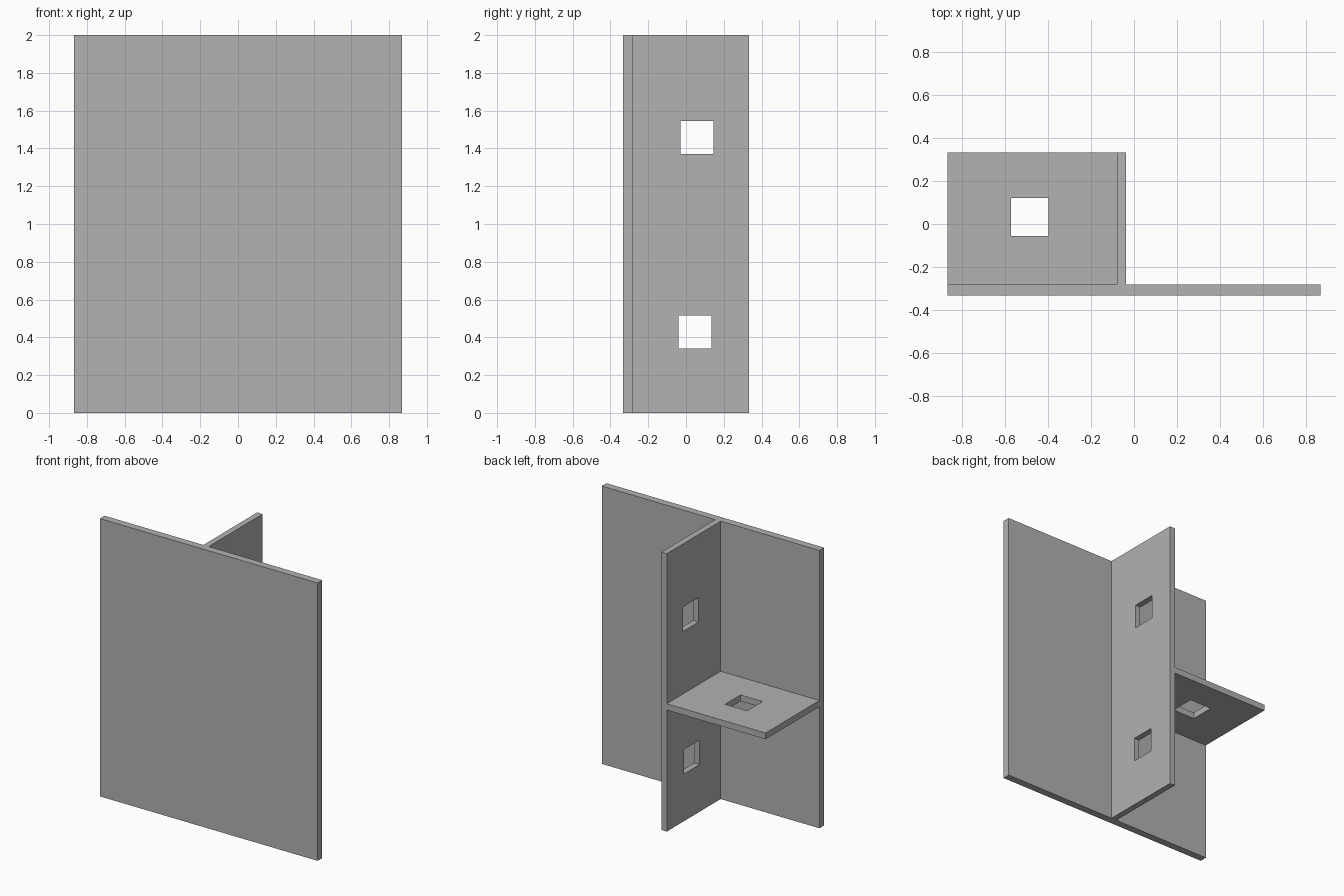
import bpy
import bmesh

if "Cube" in bpy.data.objects:
    bpy.data.objects.remove(bpy.data.objects["Cube"], do_unlink=True)

# Single flat grey for the whole bracket
grey = bpy.data.materials.new("plain_grey")
grey.use_nodes = True
colour = (0.445, 0.445, 0.445, 1.0)
grey.diffuse_color = colour
grey.node_tree.nodes["Principled BSDF"].inputs["Base Color"].default_value = colour

# Main dimensions
HALF_W, HALF_D, HEIGHT = 0.867, 0.333, 2.0
PLATE_BACK = -0.28
RIB_LEFT, RIB_RIGHT = -0.037, -0.08
SHELF_BOTTOM, SHELF_TOP = 0.875, 0.92
HOLE = 0.176


def prism(name, outline, z0, z1):
    """Extrude a flat xy outline from z0 to z1."""
    bm = bmesh.new()
    base = bm.faces.new([bm.verts.new((x, y, z0)) for x, y in outline])
    top = bmesh.ops.extrude_face_region(bm, geom=[base])["geom"]
    verts = [v for v in top if isinstance(v, bmesh.types.BMVert)]
    bmesh.ops.translate(bm, verts=verts, vec=(0, 0, z1 - z0))
    bmesh.ops.recalc_face_normals(bm, faces=bm.faces)
    mesh = bpy.data.meshes.new(name)
    bm.to_mesh(mesh)
    bm.free()
    mesh.materials.append(grey)
    obj = bpy.data.objects.new(name, mesh)
    bpy.context.collection.objects.link(obj)
    return obj


def cut_square_hole(target, centre):
    """Punch a square hole through a thin wall, then discard the cutter."""
    x, y, z = centre
    h = HOLE / 2
    square = [(x - h, y - h), (x + h, y - h), (x + h, y + h), (x - h, y + h)]
    cutter = prism("hole_cutter", square, z - h, z + h)
    cutter.hide_render = True
    mod = target.modifiers.new("hole", "BOOLEAN")
    mod.operation = "DIFFERENCE"
    mod.solver = "EXACT"
    mod.object = cutter
    bpy.context.view_layer.objects.active = target
    bpy.ops.object.modifier_apply(modifier=mod.name)
    bpy.data.objects.remove(cutter, do_unlink=True)


# Front plate and upright rib share one T-shaped profile
plate_and_rib = prism("plate_and_rib", [
    (-HALF_W, -HALF_D), (HALF_W, -HALF_D), (HALF_W, PLATE_BACK),
    (RIB_LEFT, PLATE_BACK), (RIB_LEFT, HALF_D), (RIB_RIGHT, HALF_D),
    (RIB_RIGHT, PLATE_BACK), (-HALF_W, PLATE_BACK)], 0, HEIGHT)
rib_centre = (RIB_LEFT + RIB_RIGHT) / 2
for y, z in ((0.058, 1.458), (0.047, 0.428)):
    cut_square_hole(plate_and_rib, (rib_centre, y, z))

# Shelf fills the corner between plate and rib
shelf = prism("shelf", [
    (-HALF_W, PLATE_BACK), (RIB_RIGHT, PLATE_BACK),
    (RIB_RIGHT, HALF_D), (-HALF_W, HALF_D)], SHELF_BOTTOM, SHELF_TOP)
cut_square_hole(shelf, (-0.484, 0.033, (SHELF_BOTTOM + SHELF_TOP) / 2))
